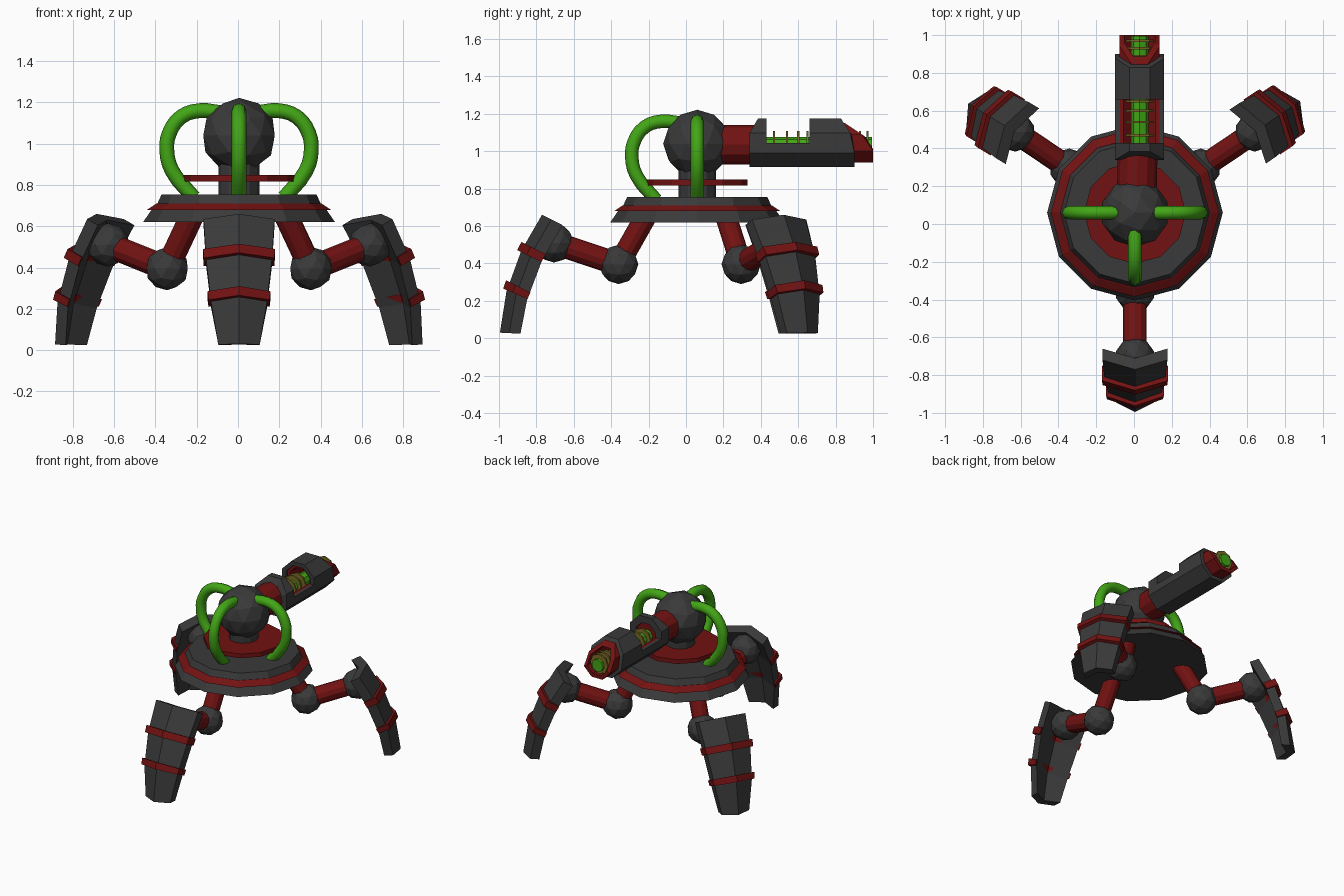
import bpy, bmesh, math
from mathutils import Vector, Matrix

if "Cube" in bpy.data.objects:
    bpy.data.objects.remove(bpy.data.objects["Cube"])

CX, CY = 0.005, 0.06          # axis of the turret
GX, GZ = 0.03, 1.045          # axis of the gun


def material(name, rgb):
    m = bpy.data.materials.new(name)
    m.diffuse_color = (*rgb, 1)
    m.use_nodes = True
    m.node_tree.nodes["Principled BSDF"].inputs["Base Color"].default_value = m.diffuse_color
    return m


DARK = material("dark_grey", (0.042, 0.042, 0.042))
RED = material("deep_red", (0.17, 0.006, 0.006))
GREEN = material("bright_green", (0.055, 0.38, 0.008))
OLIVE = material("olive_brass", (0.2, 0.15, 0.02))


def finish(name, bm, mat):
    bmesh.ops.recalc_face_normals(bm, faces=bm.faces)
    me = bpy.data.meshes.new(name)
    bm.to_mesh(me)
    bm.free()
    me.materials.append(mat)
    ob = bpy.data.objects.new(name, me)
    bpy.context.collection.objects.link(ob)
    return ob


def ball(name, c, r, mat):
    bm = bmesh.new()
    bmesh.ops.create_icosphere(bm, subdivisions=2, radius=r, matrix=Matrix.Translation(c))
    return finish(name, bm, mat)


def rod(name, a, b, r, mat, sides=12):
    a, b = Vector(a), Vector(b)
    d = b - a
    mx = Matrix.Translation((a + b) / 2) @ d.to_track_quat('Z', 'Y').to_matrix().to_4x4()
    bm = bmesh.new()
    bmesh.ops.create_cone(bm, cap_ends=True, segments=sides, radius1=r, radius2=r,
                          depth=d.length, matrix=mx)
    return finish(name, bm, mat)


def lathe(name, profile, mat, sides=12):
    """Closed solid turned about the turret axis from (radius, z) points."""
    bm = bmesh.new()
    rings = [[bm.verts.new((CX + r * math.cos(k * math.tau / sides),
                            CY + r * math.sin(k * math.tau / sides), z))
              for k in range(sides)] for r, z in profile]
    for lo, hi in zip(rings, rings[1:]):
        for k in range(sides):
            j = (k + 1) % sides
            bm.faces.new((lo[k], lo[j], hi[j], hi[k]))
    bm.faces.new(rings[0])
    bm.faces.new(rings[-1])
    return finish(name, bm, mat)


def shell(name, y0, y1, r_out, r_in, mat, half=False, front_cut=None, back_cut=None):
    """Octagonal tube along y; half keeps the lower side, cuts slope the ends."""
    bm = bmesh.new()
    if half:
        angles = [math.pi] + [math.pi + math.pi / 8 + k * math.pi / 4 for k in range(4)] + [math.tau]
    else:
        angles = [math.pi / 8 + k * math.pi / 4 for k in range(8)]
    rows = []
    for a in angles:
        row = []
        for y, r in ((y0, r_out), (y1, r_out), (y1, r_in), (y0, r_in)):
            q = r if half and math.sin(a) > -0.01 else r / math.cos(math.pi / 8)
            z = GZ + q * math.sin(a)
            if y == y1 and front_cut:
                y -= max(0, z - front_cut[0]) * front_cut[1]
            if y == y0 and back_cut:
                y += max(0, z - back_cut[0]) * back_cut[1]
            row.append(bm.verts.new((GX + q * math.cos(a), y, z)))
        rows.append(row)
    pairs = list(zip(rows, rows[1:]))
    if half:
        bm.faces.new(rows[0])
        bm.faces.new(rows[-1])
    else:
        pairs.append((rows[-1], rows[0]))
    for p, q in pairs:
        for k in range(4):
            j = (k + 1) % 4
            bm.faces.new((p[k], p[j], q[j], q[k]))
    return finish(name, bm, mat)


# Saucer body, with a red rim flaring between two dark tiers
lathe("body_skirt", [(0.465, 0.62), (0.42, 0.685)], DARK)
lathe("body_rim", [(0.445, 0.68), (0.40, 0.71)], RED)
lathe("body_deck", [(0.40, 0.70), (0.375, 0.755)], DARK)
lathe("neck", [(0.10, 0.74), (0.10, 0.92)], DARK)
lathe("neck_disc", [(0.27, 0.817), (0.27, 0.848)], RED)
ball("head", (CX, CY, 1.04), 0.182, DARK)

# Three curved hoses from the head to the deck
HOSE = [(0.09, 1.15), (0.19, 1.16), (0.28, 1.13), (0.338, 1.05), (0.35, 0.97), (0.325, 0.87), (0.22, 0.74)]
for label, ang in (("right", 0), ("left", math.pi), ("front", -math.pi / 2)):
    cu = bpy.data.curves.new("hose_" + label, 'CURVE')
    cu.dimensions = '3D'
    cu.bevel_depth = 0.036
    cu.bevel_resolution = 2
    cu.resolution_u = 3
    cu.use_fill_caps = True
    sp = cu.splines.new('BEZIER')
    sp.bezier_points.add(len(HOSE) - 1)
    for bp, (r, z) in zip(sp.bezier_points, HOSE):
        bp.co = (CX + r * math.cos(ang), CY + r * math.sin(ang), z)
        bp.handle_left_type = bp.handle_right_type = 'AUTO'
    cu.materials.append(GREEN)
    bpy.context.collection.objects.link(bpy.data.objects.new("hose_" + label, cu))

# Gun: red link, dark housing with an open trough, red lining and muzzle
rod("gun_link", (0.015, 0.16, 1.035), (0.02, 0.41, 1.035), 0.105, RED)
shell("gun_collar", 0.34, 0.43, 0.13, 0.08, DARK, back_cut=(1.1, 0.6))
shell("gun_trough", 0.36, 0.70, 0.13, 0.105, DARK, half=True)
shell("gun_sleeve", 0.66, 0.90, 0.13, 0.10, DARK, front_cut=(1.065, 0.65))
shell("trough_lining", 0.40, 0.72, 0.105, 0.085, RED, half=True)
shell("muzzle", 0.68, 1.0, 0.106, 0.08, RED, front_cut=(1.05, 1.5))
rod("gun_core", (GX, 0.38, 1.03), (GX, 0.995, 1.03), 0.046, GREEN, 8)
for i, y in enumerate((0.47, 0.54, 0.60, 0.65, 0.89, 0.93, 0.97)):
    rod(f"core_ring_{i + 1}", (GX, y - 0.006, 1.035), (GX, y + 0.006, 1.035), 0.072, OLIVE, 8)

# Shin plate stations from the top down: ridge radius, height, half width
SHIN = [(0.83, 0.66, 0.172), (0.94, 0.47, 0.16), (1.02, 0.25, 0.135), (1.055, 0.03, 0.10)]


def station(z):
    for a, b in zip(SHIN, SHIN[1:]):
        if z >= b[1]:
            t = (a[1] - z) / (a[1] - b[1])
            return tuple(p + (q - p) * t for p, q in zip(a, b))
    return SHIN[-1]


def chevron_strip(name, stations, out, mat, place):
    """Strip with a ridged outer face, one six-point section per station."""
    bm = bmesh.new()
    rows = []
    for r, z, w in stations:
        lean = 0.5 * min(1, z / 0.3)
        pts = []
        for depth in (-out, 0.06):
            for s in (-1, 0, 1):
                d = depth + 0.05 * abs(s)
                pts.append((r - d, s * (w + out * 0.6), max(z - d * lean, 0.0)))
        order = [pts[i] for i in (0, 1, 2, 5, 4, 3)]
        rows.append([bm.verts.new(place @ Vector(p)) for p in order])
    for p, q in zip(rows, rows[1:]):
        for k in range(6):
            j = (k + 1) % 6
            bm.faces.new((p[k], p[j], q[j], q[k]))
    for end in (rows[0], rows[-1]):
        bm.faces.new((end[0], end[1], end[4], end[5]))
        bm.faces.new((end[1], end[2], end[3], end[4]))
    return finish(name, bm, mat)


# Three legs, each with two red struts, two ball joints and a banded shin
for label, ang, yaw in (("front", -90, -90), ("right", 34, 34), ("left", 146, 149)):
    turn = Matrix.Translation((CX, CY, 0)) @ Matrix.Rotation(math.radians(ang), 4, 'Z')
    hip, knee, ankle = (turn @ Vector(p) for p in ((0.27, 0, 0.66), (0.42, 0, 0.395), (0.765, 0, 0.51)))
    rod(label + "_thigh", hip, knee, 0.058, RED)
    rod(label + "_strut", knee, ankle, 0.062, RED)
    ball(label + "_knee", knee, 0.105, DARK)
    ball(label + "_ankle", ankle, 0.105, DARK)
    pivot = Matrix.Translation((0.77, 0, 0))
    place = turn @ pivot @ Matrix.Rotation(math.radians(yaw - ang), 4, 'Z') @ pivot.inverted()
    chevron_strip(label + "_shin", SHIN, 0.0, DARK, place)
    for i, z in enumerate((0.505, 0.30)):
        chevron_strip(f"{label}_band_{i + 1}", [station(z), station(z - 0.043)], 0.02, RED, place)
